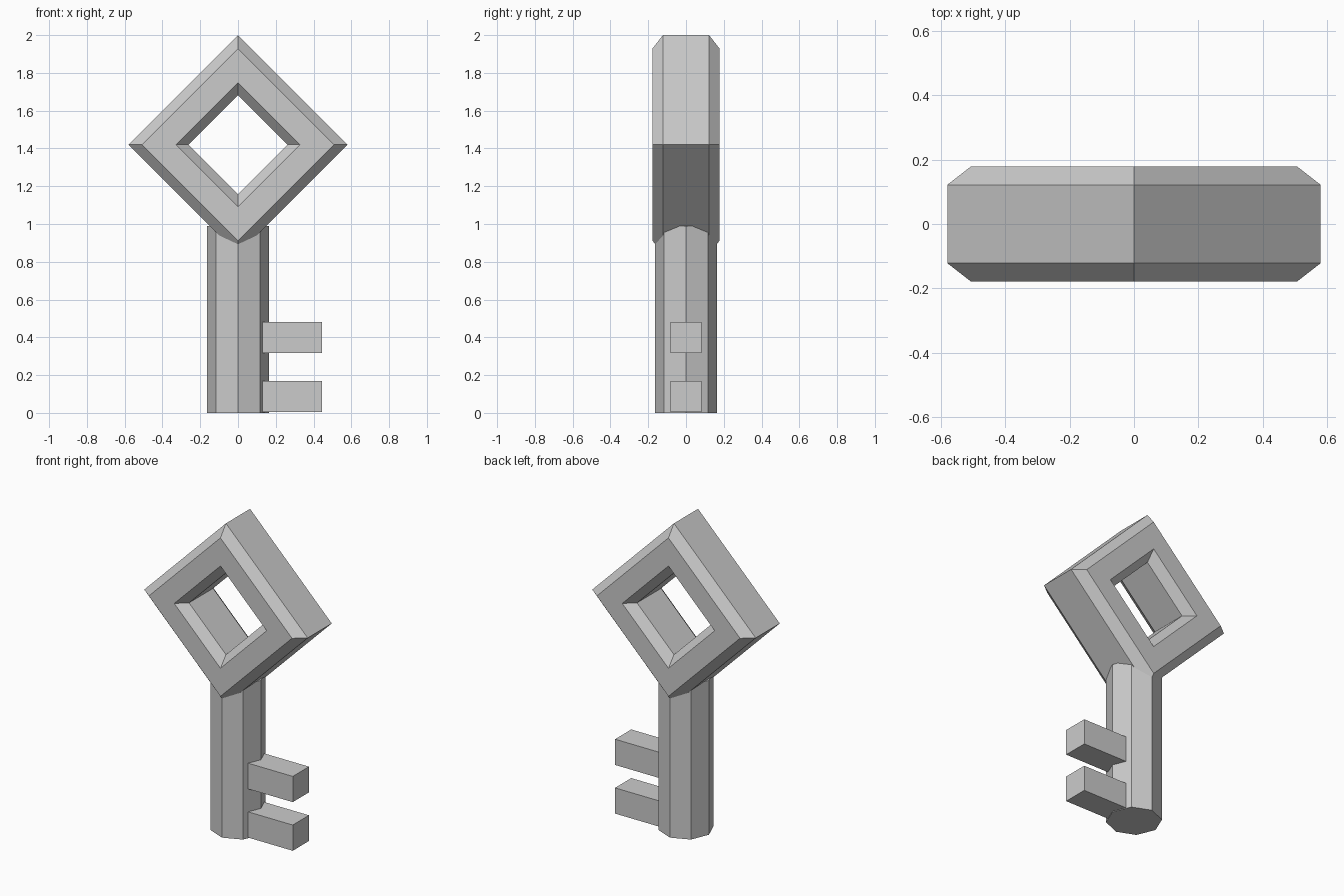
import bpy, bmesh, math
from mathutils import Matrix

if "Cube" in bpy.data.objects:
    bpy.data.objects.remove(bpy.data.objects["Cube"])


def make_object(name, bm):
    bmesh.ops.recalc_face_normals(bm, faces=bm.faces)
    mesh = bpy.data.meshes.new(name)
    bm.to_mesh(mesh)
    bm.free()
    obj = bpy.data.objects.new(name, mesh)
    bpy.context.collection.objects.link(obj)
    return obj


def box(name, lo, hi):
    bm = bmesh.new()
    bmesh.ops.create_cube(bm, size=1)
    for v in bm.verts:
        v.co = [(a + b) / 2 + c * (b - a) for a, b, c in zip(lo, hi, v.co)]
    return make_object(name, bm)


# Diamond bow: an eight-sided section (radius, depth) swept round four corners
section = [(0.58, -0.122), (0.58, 0.122), (0.508, 0.178), (0.328, 0.178),
           (0.262, 0.122), (0.262, -0.122), (0.328, -0.178), (0.508, -0.178)]
bm = bmesh.new()
rings = []
for i in range(4):
    a = i * math.pi / 2
    rings.append([bm.verts.new((r * math.cos(a), y, 1.42 + r * math.sin(a)))
                  for r, y in section])
for i in range(4):
    p, q = rings[i], rings[(i + 1) % 4]
    for j in range(8):
        k = (j + 1) % 8
        bm.faces.new((p[j], p[k], q[k], q[j]))
make_object("bow", bm)

# Octagonal shaft with its upper end sunk into the bow
bm = bmesh.new()
bmesh.ops.create_cone(bm, cap_ends=True, segments=8, radius1=0.163, radius2=0.163,
                      depth=0.99, matrix=Matrix.Translation((0, 0, 0.495)))
make_object("shaft", bm)

# Two teeth
for name, z0, z1 in (("lower_tooth", 0.004, 0.169), ("upper_tooth", 0.316, 0.481)):
    box(name, (0.1, -0.082, z0), (0.446, 0.082, z1))
